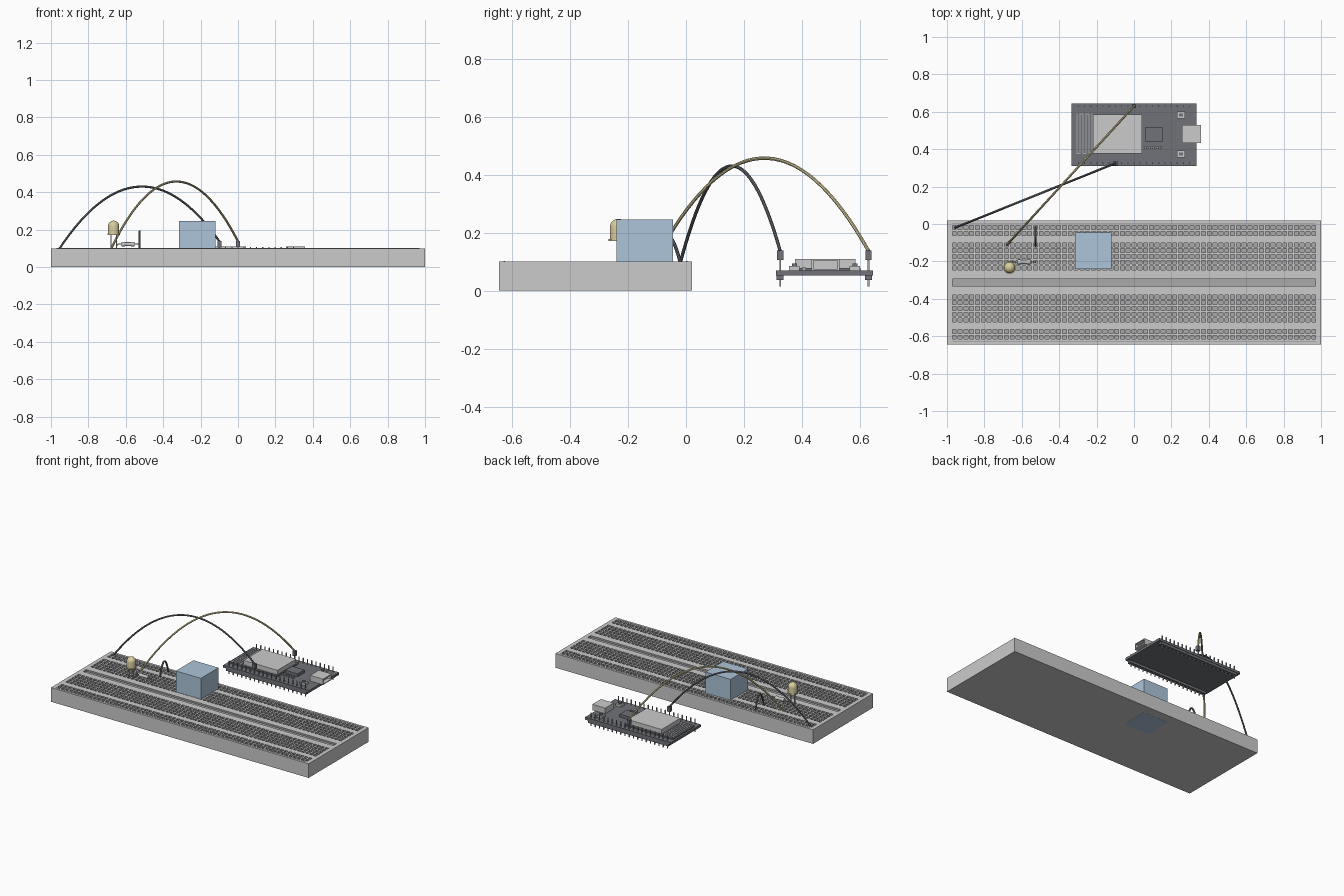
import bpy, bmesh
from math import sin, cos, pi
from mathutils import Vector

if "Cube" in bpy.data.objects:
    bpy.data.objects.remove(bpy.data.objects["Cube"])


def mat(name, r, g, b):
    m = bpy.data.materials.new(name)
    m.diffuse_color = (r, g, b, 1)
    m.use_nodes = True
    m.node_tree.nodes["Principled BSDF"].inputs["Base Color"].default_value = m.diffuse_color
    return m


BLUE = mat("blue", 0.42, 0.56, 0.7)
YELLOW = mat("yellow", 0.7, 0.62, 0.35)
DARK = mat("dark", 0.16, 0.17, 0.19)
MID = mat("mid", 0.4, 0.4, 0.4)


def finish(name, bm, *mats):
    me = bpy.data.meshes.new(name)
    bm.to_mesh(me)
    bm.free()
    ob = bpy.data.objects.new(name, me)
    bpy.context.collection.objects.link(ob)
    for m in mats:
        if m:
            me.materials.append(m)
    return ob


def smooth(ob):
    bpy.ops.object.select_all(action='DESELECT')
    ob.select_set(True)
    bpy.context.view_layer.objects.active = ob
    bpy.ops.object.shade_smooth_by_angle(angle=0.7)


def boxes(name, items, m=None):
    """One object made of boxes given as (x0, x1, y0, y1, z0, z1)."""
    bm = bmesh.new()
    for x0, x1, y0, y1, z0, z1 in items:
        vs = bmesh.ops.create_cube(bm, size=1)["verts"]
        for v in vs:
            v.co = Vector(((x0 + x1) / 2 + v.co.x * (x1 - x0),
                           (y0 + y1) / 2 + v.co.y * (y1 - y0),
                           (z0 + z1) / 2 + v.co.z * (z1 - z0)))
    return finish(name, bm, m)


def tube(name, pts, r, m=None):
    cu = bpy.data.curves.new(name, 'CURVE')
    cu.dimensions = '3D'
    cu.bevel_depth = r
    cu.bevel_resolution = 2
    cu.use_fill_caps = True
    sp = cu.splines.new('POLY')
    sp.points.add(len(pts) - 1)
    for p, co in zip(sp.points, pts):
        p.co = (*co, 1)
    ob = bpy.data.objects.new(name, cu)
    bpy.context.collection.objects.link(ob)
    bpy.ops.object.select_all(action='DESELECT')
    ob.select_set(True)
    bpy.context.view_layer.objects.active = ob
    bpy.ops.object.convert(target='MESH')
    ob = bpy.context.view_layer.objects.active
    ob.name = name
    if m:
        ob.data.materials.clear()
        ob.data.materials.append(m)
    smooth(ob)


def arc(a, b, h, n=32):
    a, b = Vector(a), Vector(b)
    return [a.lerp(b, i / n) + Vector((0, 0, 4 * h * (i / n) * (1 - i / n))) for i in range(n + 1)]


def lathe(name, profile, centre, axis, m=None, n=24):
    """Revolve (radius, height) points about the x or z axis."""
    bm = bmesh.new()
    rings = []
    for r, h in profile:
        ring = []
        for k in range(n):
            u, v = r * cos(2 * pi * k / n), r * sin(2 * pi * k / n)
            co = (u, v, h) if axis == 'z' else (h, u, v)
            ring.append(bm.verts.new(Vector(centre) + Vector(co)))
        rings.append(ring)
    for a, b in zip(rings, rings[1:]):
        for k in range(n):
            bm.faces.new((a[k], a[(k + 1) % n], b[(k + 1) % n], b[k]))
    bm.faces.new(rings[0][::-1])
    bm.faces.new(rings[-1])
    smooth(finish(name, bm, m))


# Breadboard with hole pockets and centre groove
TOP, YC, P, H = 0.1, -0.3125, 0.031, 0.0105
cols = [(k - 31) * P for k in range(63)]
offs = [0.077 + 0.031 * k for k in range(5)] + [0.262, 0.293]
bands = sorted([(YC + s * o - H, YC + s * o + H) for o in offs for s in (-1, 1)] + [(YC - 0.018, YC + 0.018)])
Y0, Y1 = -0.645, 0.02
bm = bmesh.new()


def loop(x0, x1, y0, y1):
    return [(x0, y0), (x1, y0), (x1, y1), (x0, y1)]


def face(cos, z=None, i=0):
    f = bm.faces.new([bm.verts.new(c if z is None else (*c, z)) for c in cos])
    f.material_index = i


def walls(lp, lo, hi, inward):
    for a, b in zip(lp, lp[1:] + lp[:1]):
        q = [(*a, lo), (*b, lo), (*b, hi), (*a, hi)]
        face(q[::-1] if inward else q, i=int(inward))


def pocket(x0, x1, y0, y1, d):
    lp = loop(x0, x1, y0, y1)
    face(lp, TOP - d, 1)
    walls(lp, TOP - d, TOP, True)


outer = loop(-1, 1, Y0, Y1)
walls(outer, 0.0005, TOP, False)
face(outer[::-1], 0.0005)
y = Y0
for y0, y1 in bands:
    face(loop(-1, 1, y, y0), TOP)
    if y1 - y0 > 0.03:
        xs = [(cols[0] - H, cols[-1] + H)]
    else:
        xs = [(c - H, c + H) for c in cols]
    x = -1
    for x0, x1 in xs:
        face(loop(x, x0, y0, y1), TOP)
        pocket(x0, x1, y0, y1, 0.012)
        x = x1
    face(loop(x, 1, y0, y1), TOP)
    y = y1
face(loop(-1, 1, y, Y1), TOP)
bmesh.ops.remove_doubles(bm, verts=bm.verts, dist=1e-5)
finish("breadboard", bm, mat("board_grey", 0.75, 0.75, 0.74), MID)
boxes("rail_stripes", [(-0.97, 0.97, YC + s * 0.315 - 0.003, YC + s * 0.315 + 0.003, 0.099, 0.102) for s in (-1, 1)], MID)

# Blue block pushed through the board
boxes("blue_block", [(-0.315, -0.12, -0.24, -0.045, 0, 0.245)], BLUE)

# Light with domed cap and two legs
R = 0.03
dome = [(R * cos(a * pi / 16), 0.218 + R * sin(a * pi / 16)) for a in range(8)]
lathe("led_bulb", [(0.034, 0.171), (0.034, 0.179), (R, 0.179)] + dome + [(0.001, 0.248)],
      (-0.665, -0.233, 0), 'z', YELLOW)
boxes("led_legs", [(x - 0.003, x + 0.003, -0.236, -0.23, 0.085, 0.172) for x in (-0.68, -0.65)])

# Resistor with bent leads
half = [(0.004, -0.035), (0.011, -0.034), (0.013, -0.029), (0.013, -0.021), (0.0105, -0.016)]
lathe("resistor_body", half + [(r, -h) for r, h in half[::-1]], (-0.588, -0.203, 0.122), 'x', None, 16)
tube("resistor_leads", [(-0.65, -0.203, 0.09), (-0.648, -0.203, 0.117), (-0.642, -0.203, 0.122),
                        (-0.534, -0.203, 0.122), (-0.528, -0.203, 0.117), (-0.526, -0.203, 0.09)], 0.003)

# Jumper wires
tube("short_jumper", arc((-0.526, -0.115, 0.09), (-0.526, -0.018, 0.09), 0.1, 20), 0.006, DARK)
tube("dark_wire", arc((-0.957, -0.02, 0.095), (-0.099, 0.325, 0.137), 0.314), 0.006, DARK)
tube("yellow_wire", arc((-0.68, -0.112, 0.095), (0, 0.63, 0.137), 0.341), 0.006, YELLOW)
boxes("wire_plugs", [(x - 0.011, x + 0.011, y - 0.011, y + 0.011, 0.105, 0.139)
                     for x, y in ((-0.099, 0.325), (0, 0.63))], DARK)

# Controller circuit board with header pins
boxes("circuit_board", [(-0.333, 0.333, 0.311, 0.645, 0.053, 0.07)], DARK)
rows = (0.325, 0.63)
boxes("header_strips", [(-0.313, 0.313, y - 0.012, y + 0.012, 0.036, 0.054) for y in rows], DARK)
boxes("header_pins", [((k - 9) * 0.033 - 0.003, (k - 9) * 0.033 + 0.003, y - 0.003, y + 0.003, 0.014, 0.106)
                      for y in rows for k in range(19)], MID)

# Radio module: base, shield can and zigzag antenna
boxes("module_base", [(-0.32, 0.05, 0.36, 0.602, 0.069, 0.078)], DARK)
boxes("shield_can", [(-0.22, 0.042, 0.377, 0.585, 0.077, 0.109)])
zig = [(-0.308 + 0.016 * k, -0.303 + 0.016 * k, 0.375, 0.59, 0.077, 0.08) for k in range(6)]
zig += [(-0.308 + 0.016 * k, -0.287 + 0.016 * k, *((0.585, 0.59) if k % 2 else (0.375, 0.38)), 0.077, 0.08)
        for k in range(5)]
boxes("antenna", zig, MID)

# Chip, small parts and push buttons
boxes("chip", [(0.058, 0.155, 0.44, 0.516, 0.069, 0.09)], DARK)
boxes("small_parts", [(0.055 + 0.021 * k, 0.067 + 0.021 * k, 0.401, 0.415, 0.069, 0.08) for k in range(5)], MID)
boxes("buttons", [(0.23, 0.272, y - 0.018, y + 0.018, 0.069, 0.085) for y in (0.374, 0.583)])
boxes("button_caps", [(0.241, 0.261, y - 0.009, y + 0.009, 0.084, 0.093) for y in (0.374, 0.583)], DARK)

# Cable socket: hollow shell with a tongue
boxes("cable_socket", [(0.257, 0.357, 0.433, 0.529, 0.069, 0.075), (0.257, 0.357, 0.433, 0.529, 0.104, 0.11),
                       (0.257, 0.357, 0.433, 0.44, 0.075, 0.104), (0.257, 0.357, 0.522, 0.529, 0.075, 0.104),
                       (0.257, 0.33, 0.44, 0.522, 0.075, 0.104)])
